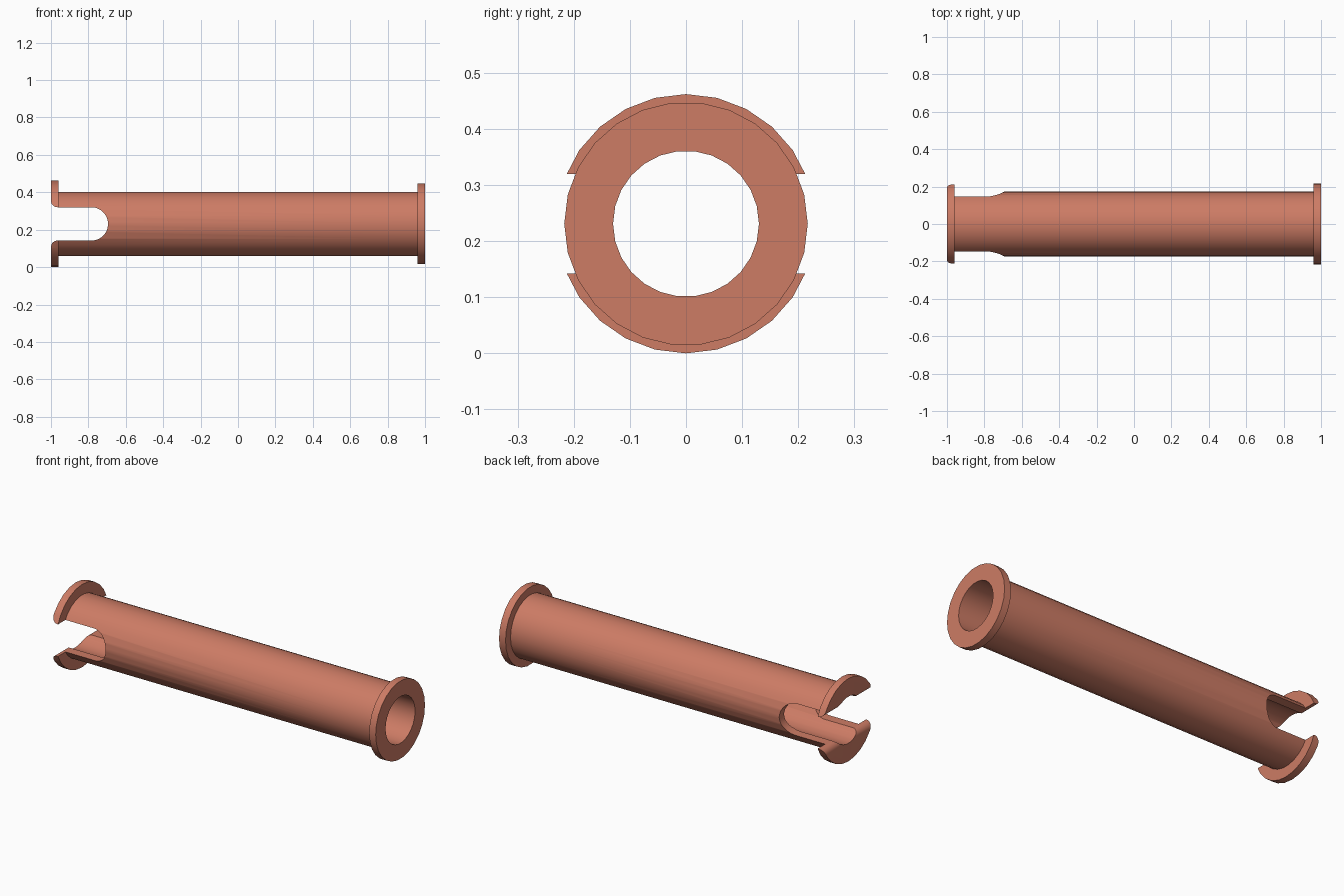
import bpy
import bmesh
from math import sin, cos, pi

if "Cube" in bpy.data.objects:
    bpy.data.objects.remove(bpy.data.objects["Cube"])

AXIS_Z = 0.231      # height of the tube's axis
SIDES = 26
BORE, TUBE, FLANGE, CLIP = 0.13, 0.173, 0.217, 0.231
SLOT = 0.089        # half height of the slot
MOUTH = 0.035       # rounding at the slot's mouth

clay = bpy.data.materials.new("terracotta")
clay.use_nodes = True
colour = (0.61, 0.20, 0.13, 1)
clay.diffuse_color = colour
clay.node_tree.nodes["Principled BSDF"].inputs["Base Color"].default_value = colour


def make_object(name, bm):
    bmesh.ops.recalc_face_normals(bm, faces=bm.faces)
    mesh = bpy.data.meshes.new(name)
    bm.to_mesh(mesh)
    bm.free()
    mesh.materials.append(clay)
    obj = bpy.data.objects.new(name, mesh)
    bpy.context.collection.objects.link(obj)
    return obj


def lathe(name, profile):
    """Closed profile of (x, radius, phase) turned about the x axis."""
    bm = bmesh.new()
    rings = []
    for x, r, phase in profile:
        angles = [2 * pi * (i + phase) / SIDES for i in range(SIDES)]
        rings.append([bm.verts.new((x, r * cos(a), AXIS_Z + r * sin(a))) for a in angles])
    for k, ring in enumerate(rings):
        nxt = rings[(k + 1) % len(rings)]
        for i in range(SIDES):
            j = (i + 1) % SIDES
            bm.faces.new((ring[i], ring[j], nxt[j], nxt[i]))
    return make_object(name, bm)


# Hollow pin: bore, plain flange at +x, larger clip flange at -x
pin = lathe("flanged_pin", [
    (-1, BORE, 0), (-1, CLIP, 0.5), (-0.96, CLIP, 0.5), (-0.96, TUBE, 0),
    (0.96, TUBE, 0), (0.96, FLANGE, 0), (1, FLANGE, 0), (1, BORE, 0)])

# Slot cutter: round inner end, flared mouth, running through both sides
upper = [(-1.1, SLOT + MOUTH)]
for i in range(9):
    a = pi / 2 * i / 8
    upper.append((-1 + MOUTH - MOUTH * cos(a), SLOT + MOUTH - MOUTH * sin(a)))
end_x = -0.695 - SLOT
for i in range(12):
    a = pi / 2 * (1 - i / 12)
    upper.append((end_x + SLOT * cos(a), SLOT * sin(a)))
outline = upper + [(end_x + SLOT, 0)] + [(x, -z) for x, z in reversed(upper)]

bm = bmesh.new()
face = bm.faces.new([bm.verts.new((x, -0.4, AXIS_Z + z)) for x, z in outline])
side = bmesh.ops.extrude_face_region(bm, geom=[face])
moved = [g for g in side["geom"] if isinstance(g, bmesh.types.BMVert)]
bmesh.ops.translate(bm, verts=moved, vec=(0, 0.8, 0))
cutter = make_object("slot_cutter", bm)
cutter.hide_render = True

# Cut the slot, then shade
cut = pin.modifiers.new("slot", "BOOLEAN")
cut.operation = "DIFFERENCE"
cut.solver = "EXACT"
cut.object = cutter
bpy.ops.object.select_all(action="DESELECT")
pin.select_set(True)
bpy.context.view_layer.objects.active = pin
bpy.ops.object.modifier_apply(modifier=cut.name)
bpy.data.objects.remove(cutter)
bpy.ops.object.shade_smooth_by_angle(angle=pi / 6)
